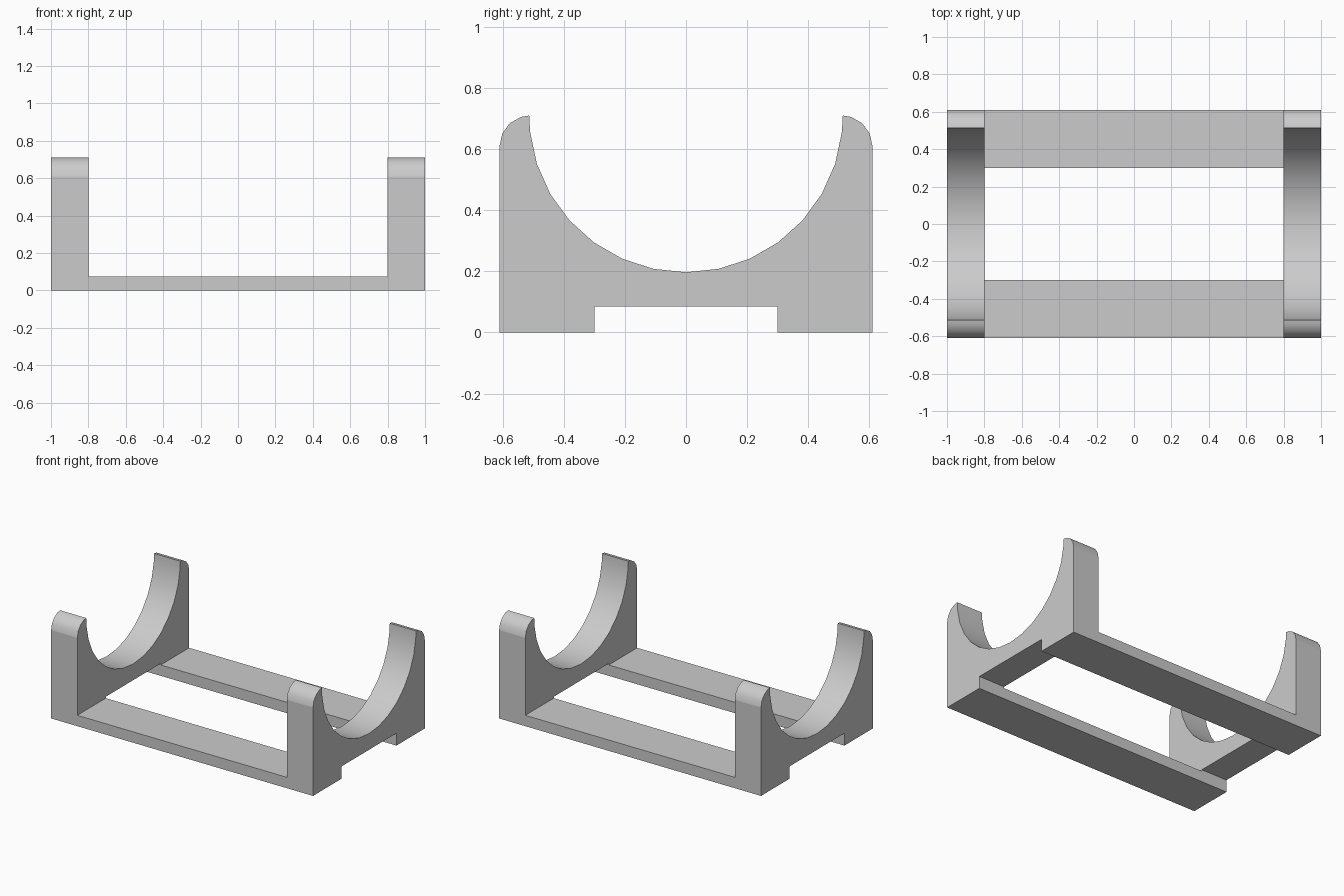
import bpy
import bmesh
from math import sin, cos, radians

cube = bpy.data.objects.get("Cube")
if cube:
    bpy.data.objects.remove(cube, do_unlink=True)

# Main dimensions
HALF_LENGTH, HALF_WIDTH, HEIGHT = 1.0, 0.61, 0.71
WALL, RAIL_HEIGHT = 0.2, 0.075
NOTCH_HALF, NOTCH_TOP = 0.3, 0.085
BORE, TIP = 0.513, 0.1

grey = bpy.data.materials.new("plain grey")
grey.use_nodes = True
grey.diffuse_color = (0.6, 0.6, 0.6, 1)
grey.node_tree.nodes["Principled BSDF"].inputs["Base Color"].default_value = (0.6, 0.6, 0.6, 1)


def extrude_profile(name, points, x0, x1):
    """Prism with a (y, z) outline running from x0 to x1."""
    bm = bmesh.new()
    face = bm.faces.new([bm.verts.new((x0, y, z)) for y, z in points])
    new = bmesh.ops.extrude_face_region(bm, geom=[face])["geom"]
    verts = [v for v in new if isinstance(v, bmesh.types.BMVert)]
    bmesh.ops.translate(bm, verts=verts, vec=(x1 - x0, 0, 0))
    bmesh.ops.recalc_face_normals(bm, faces=bm.faces)
    mesh = bpy.data.meshes.new(name)
    bm.to_mesh(mesh)
    bm.free()
    mesh.materials.append(grey)
    obj = bpy.data.objects.new(name, mesh)
    bpy.context.collection.objects.link(obj)
    return obj


# Right half of the outline: round saddle, rounded tip, outer wall, foot, notch
half = [(BORE * sin(radians(a)), HEIGHT - BORE * cos(radians(a))) for a in range(0, 90, 12)]
half.append((BORE, HEIGHT))
shoulder = HEIGHT - TIP
half += [(HALF_WIDTH - TIP + TIP * cos(radians(a)), shoulder + TIP * sin(radians(a)))
         for a in (72, 48, 24, 0)]
half += [(HALF_WIDTH, 0), (NOTCH_HALF, 0), (NOTCH_HALF, NOTCH_TOP)]
outline = half + [(-y, z) for y, z in reversed(half[1:])]
cradle = extrude_profile("cradle_stand", outline, -HALF_LENGTH, HALF_LENGTH)

# Clear the middle, leaving two end saddles joined by two low rails
span = HALF_LENGTH - WALL
block = [(-1, RAIL_HEIGHT), (1, RAIL_HEIGHT), (1, 1), (-1, 1)]
cutter = extrude_profile("middle_cutter", block, -span, span)
cutter.hide_render = True
cut = cradle.modifiers.new("clear_middle", "BOOLEAN")
cut.operation = "DIFFERENCE"
cut.solver = "EXACT"
cut.object = cutter

bpy.ops.object.select_all(action="DESELECT")
cradle.select_set(True)
bpy.context.view_layer.objects.active = cradle
bpy.ops.object.modifier_apply(modifier=cut.name)
bpy.data.objects.remove(cutter, do_unlink=True)

# Smooth curves, with a crisp line where the tips meet the flat outer walls
bpy.ops.object.shade_smooth_by_angle(angle=radians(30))
mesh = cradle.data
for edge in mesh.edges:
    ends = [mesh.vertices[i].co for i in edge.vertices]
    if all(abs(p.z - shoulder) < 0.001 and abs(p.y) > BORE for p in ends):
        edge.use_edge_sharp = True
